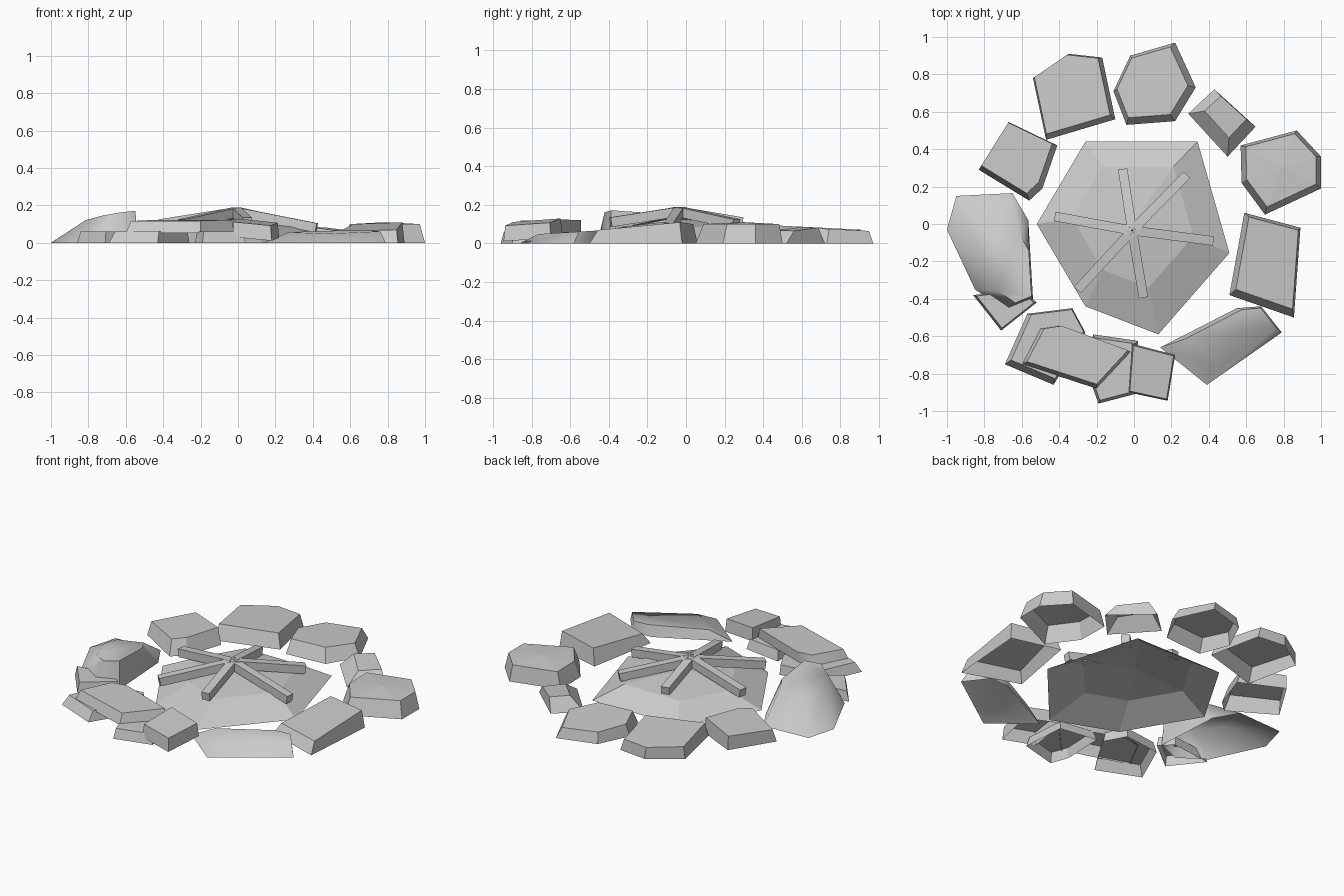
import bpy, math
from mathutils import Vector

if "Cube" in bpy.data.objects:
    bpy.data.objects.remove(bpy.data.objects["Cube"], do_unlink=True)

GREY = (0.6, 0.6, 0.6, 1)
grey = bpy.data.materials.new("stone_grey")
grey.use_nodes = True
grey.diffuse_color = GREY
grey.node_tree.nodes["Principled BSDF"].inputs["Base Color"].default_value = GREY


def add_object(name, verts, faces, smooth=False):
    mesh = bpy.data.meshes.new(name)
    mesh.from_pydata(verts, [], faces)
    mesh.materials.append(grey)
    if smooth:
        mesh.shade_smooth()
        mesh.set_sharp_from_angle(angle=math.radians(60))
    obj = bpy.data.objects.new(name, mesh)
    bpy.context.collection.objects.link(obj)
    return obj


def stone(name, outline, height, scale=0.88, shift=(0, 0), tilt=(0, 0),
          crown=0, lift=0, smooth=False):
    """Hollow rock: clockwise ground outline, tapered to a tilted top."""
    n = len(outline)
    base = [Vector(p) for p in outline]
    mid = sum(base, Vector((0, 0))) / n
    slope, move = Vector(tilt), Vector(shift)
    verts = [(p.x, p.y, max(0, lift + (lift and (p - mid).dot(slope)))) for p in base]
    for p in base:
        offset = (p - mid) * scale
        q = mid + offset + move
        verts.append((q.x, q.y, height + offset.dot(slope)))
    faces = [((i + 1) % n, i, n + i, n + (i + 1) % n) for i in range(n)]
    if crown:
        verts.append((*(mid + move), height + crown))
        faces += [(n + (i + 1) % n, n + i, 2 * n) for i in range(n)]
    else:
        faces.append(tuple(reversed(range(n, 2 * n))))
    return add_object(name, verts, faces, smooth)


def log(name, end, end_height, width=0.05, thick=0.05):
    """Square beam leaning from its outer end up to the middle of the fire."""
    outer = Vector((*end, end_height))
    inner = Vector((-0.01, -0.035, 0.165))
    along = (inner - outer).normalized()
    side = along.cross(Vector((0, 0, 1))).normalized() * width / 2
    up = side.normalized().cross(along) * thick / 2
    verts = [c + s * side + u * up for c in (outer, inner)
             for s, u in ((-1, -1), (1, -1), (1, 1), (-1, 1))]
    faces = [(0, 1, 2, 3), (7, 6, 5, 4)]
    faces += [(i, i + 4, (i + 1) % 4 + 4, (i + 1) % 4) for i in range(4)]
    add_object(name, verts, faces)


# Ash mound in the middle
stone("ash_mound",
      [(-.26, .44), (.34, .44), (.51, -.155), (.13, -.59), (-.26, -.44), (-.52, 0)],
      .085, scale=.63, shift=(0, .05), crown=.04)

# Logs leaning together
log("back_log", (-.06, .29), .11)
log("back_left_log", (.28, .26), .10)
log("left_log", (.42, -.09), .08)
log("front_log", (.05, -.39), .11)
log("front_right_log", (-.3, -.35), .10)
log("right_log", (-.42, .04), .10)

# Ring of stones, back half
stone("back_right_stone",
      [(-.54, .78), (-.35, .91), (-.17, .89), (-.10, .56), (-.47, .45)],
      .08, scale=.92, shift=(-.01, .01), tilt=(0, -.05))
stone("back_stone",
      [(-.11, .71), (-.02, .9), (.22, .97), (.33, .73), (.22, .55), (-.04, .53)],
      .075, scale=.86, shift=(-.01, .01), tilt=(0, -.05))
stone("back_left_small_stone",
      [(.29, .59), (.43, .72), (.65, .52), (.50, .36)],
      .075, scale=.62, shift=(.02, .03), tilt=(-.08, .05))
stone("left_back_stone",
      [(.57, .42), (.87, .5), (1, .36), (1, .19), (.7, .05), (.575, .22)],
      .1, scale=.87, shift=(0, .01), crown=.01)
stone("right_back_stone",
      [(-.83, .29), (-.67, .545), (-.41, .42), (-.49, .19), (-.56, .125)],
      .09, scale=.9, shift=(-.01, .02), tilt=(.05, 0))

# Ring of stones, sides and front
stone("left_stone",
      [(.59, .06), (.89, -.02), (.855, -.5), (.51, -.38)],
      .085, scale=.88, shift=(.01, .01), tilt=(.06, .09))
stone("front_left_stone",
      [(.14, -.66), (.55, -.45), (.68, -.44), (.79, -.58), (.39, -.86)],
      .06, scale=.75, shift=(.04, .03), tilt=(0, .06), smooth=True)
stone("front_stone",
      [(-.01, -.64), (.22, -.70), (.18, -.945), (-.03, -.9)],
      .11, scale=.94, tilt=(-.08, .08), lift=.03, smooth=True)
stone("front_low_stone",
      [(-.22, -.59), (.02, -.625), (.04, -.9), (-.19, -.96), (-.23, -.85)],
      .06, scale=.9)
stone("front_right_low_stone",
      [(-.57, -.48), (-.33, -.45), (-.26, -.58), (-.43, -.86), (-.69, -.75)],
      .06, scale=.9, shift=(.01, .01))
stone("front_right_slab",
      [(-.5, -.56), (-.4, -.545), (-.02, -.685), (-.2, -.88), (-.6, -.75)],
      .12, scale=.93, shift=(.01, .01), tilt=(.01, .02), lift=.055, smooth=True)
stone("right_stone",
      [(-.95, .15), (-.65, .165), (-.565, .02), (-.54, -.4), (-.69, -.46),
       (-.85, -.35), (-1, -.03)],
      .145, scale=.58, shift=(.08, -.1), tilt=(.14, -.06), smooth=True)
stone("right_low_stone",
      [(-.86, -.38), (-.6, -.35), (-.52, -.42), (-.71, -.57)],
      .06, scale=.9)
